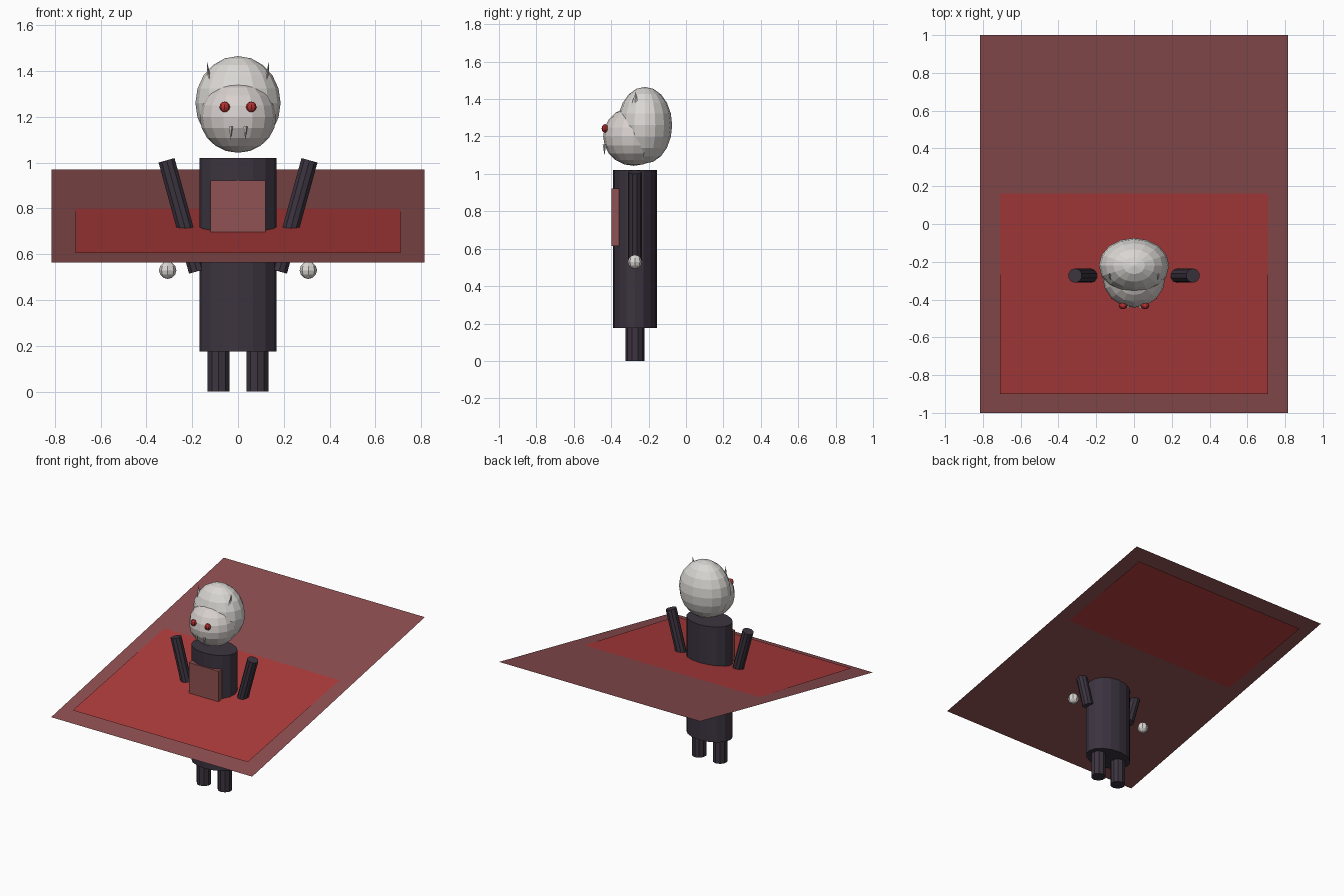
import bpy
from math import pi, atan
from mathutils import Vector

if "Cube" in bpy.data.objects:
    bpy.data.objects.remove(bpy.data.objects["Cube"])


def material(name, rgb):
    m = bpy.data.materials.new(name)
    m.diffuse_color = (*rgb, 1)
    m.use_nodes = True
    m.node_tree.nodes["Principled BSDF"].inputs["Base Color"].default_value = m.diffuse_color
    return m


DARK = material("dark_cloth", (0.045, 0.034, 0.05))
PALE = material("pale_skin", (0.70, 0.68, 0.65))
FACE = material("face_skin", (0.68, 0.63, 0.61))
RED = material("red_lining", (0.42, 0.045, 0.045))
MAROON = material("maroon_cloth", (0.26, 0.075, 0.08))
VEST = material("vest_cloth", (0.28, 0.085, 0.085))
EYE = material("eye_red", (0.45, 0.03, 0.03))
CY = -0.273  # depth of the figure's axis


def finish(name, mat):
    o = bpy.context.object
    o.name = name
    o.data.materials.append(mat)
    return o


def ball(name, loc, radii, mat, seg=16, rings=10):
    bpy.ops.mesh.primitive_uv_sphere_add(segments=seg, ring_count=rings, radius=1, location=loc)
    o = finish(name, mat)
    o.scale = radii
    return o


def spike(name, a, b, r1, r2, mat, sides, flat=(1, 1)):
    """Cylinder or cone from a to b."""
    a, b = Vector(a), Vector(b)
    d = b - a
    bpy.ops.mesh.primitive_cone_add(vertices=sides, radius1=r1, radius2=r2, depth=d.length, location=(a + b) / 2)
    o = finish(name, mat)
    o.scale = (*flat, 1)
    o.rotation_euler = Vector((0, 0, 1)).rotation_difference(d.normalized()).to_euler()
    return o


def sheet(name, half_x, half_y, z, slope, mat):
    """Single tilted cloth plane, rising toward the back."""
    bpy.ops.mesh.primitive_plane_add(size=2, location=(0, 0, z), rotation=(atan(slope), 0, 0))
    o = finish(name, mat)
    o.scale = (half_x, half_y * (1 + slope ** 2) ** 0.5, 1)


# cape: outer sheet and lining, which cross at y = 0.16
sheet("cape_outer", 0.815, 1.0, 0.7675, 0.2025, MAROON)
sheet("cape_lining", 0.71, 0.9, 0.7705, 0.184, RED)

# torso
spike("torso", (0, CY, 0.175), (0, CY, 1.02), 1, 1, DARK, 16, (0.169, 0.118))

# chest panel
bpy.ops.mesh.primitive_cube_add(size=1, location=(0, -0.377, 0.768))
finish("vest_panel", VEST).scale = (0.242, 0.04, 0.306)

# head
ball("cranium", (0, -0.22, 1.26), (0.186, 0.146, 0.205), PALE)
ball("muzzle", (0, -0.28, 1.2), (0.167, 0.163, 0.157), FACE)

# mirrored parts
for side, s in (("left", 1), ("right", -1)):
    spike(side + "_leg", (s * 0.085, CY, 0), (s * 0.085, CY, 0.18), 0.05, 0.05, DARK, 10)
    spike(side + "_arm", (s * 0.179, CY, 0.525), (s * 0.312, CY, 1.01), 0.038, 0.038, DARK, 10)
    ball(side + "_hand", (s * 0.307, CY, 0.53), (0.038,) * 3, PALE, 8, 6)
    ball(side + "_eye", (s * 0.058, -0.433, 1.243), (0.023, 0.018, 0.023), EYE, 8, 6)
    spike(side + "_fang", (s * 0.032, -0.436, 1.158), (s * 0.032, -0.436, 1.098), 0.01, 0, PALE, 5)
    spike(side + "_ear", (s * 0.124, -0.275, 1.355), (s * 0.135, -0.268, 1.44), 1, 0, PALE, 4, (0.01, 0.022))
